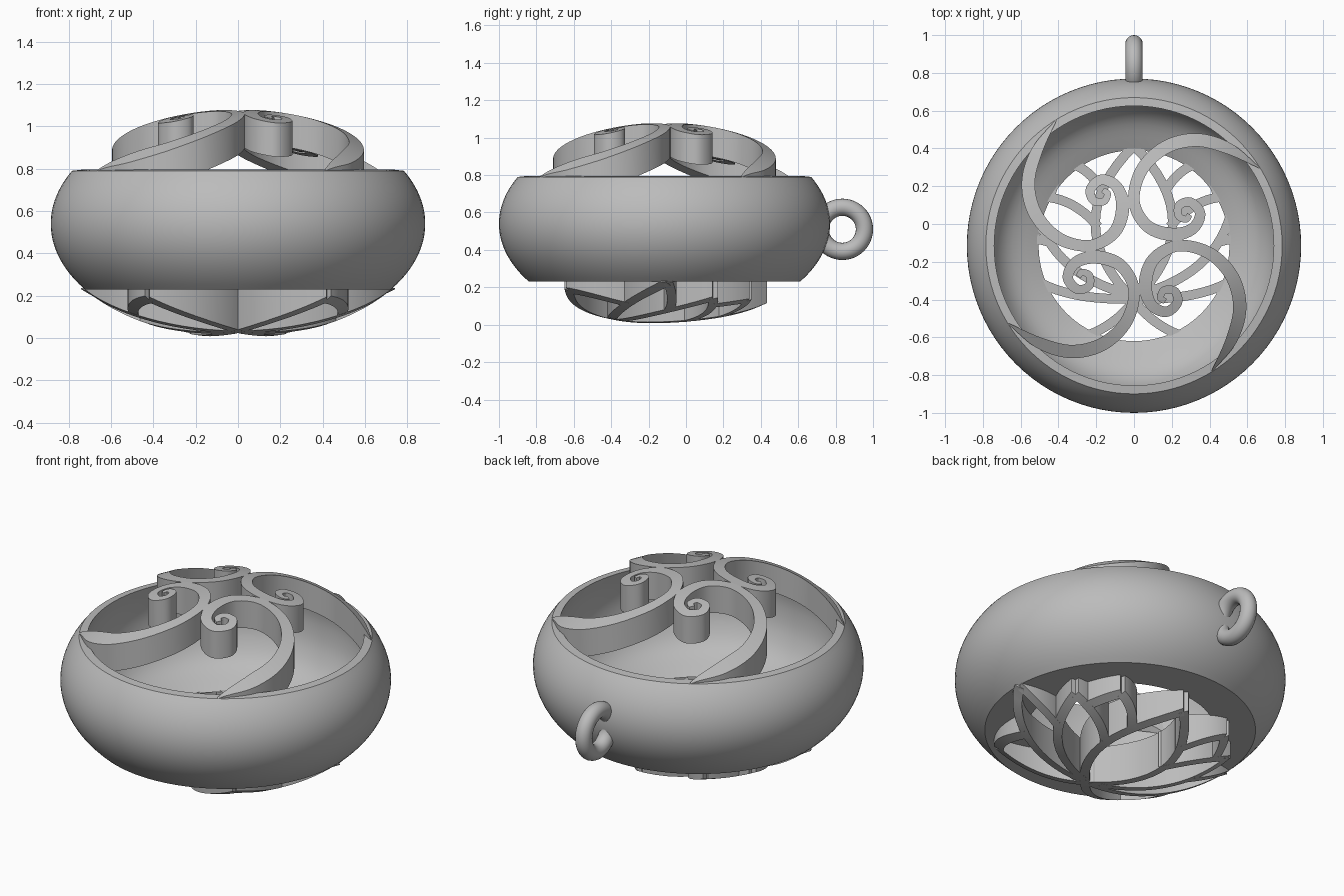
import bpy, bmesh, math
from mathutils import Vector

cube = bpy.data.objects.get("Cube")
if cube:
    bpy.data.objects.remove(cube, do_unlink=True)

CY = -0.115             # centre of the bowl in y
A, C = 0.885, 0.54      # ellipsoid half width and half height
LOW, HIGH = 0.23, 0.79  # cuts of the shell

grey = bpy.data.materials.new("plain grey")
grey.use_nodes = True
grey.diffuse_color = (0.5, 0.5, 0.5, 1)
grey.node_tree.nodes["Principled BSDF"].inputs["Base Color"].default_value = (0.5, 0.5, 0.5, 1)


def finish(name, bm):
    bmesh.ops.recalc_face_normals(bm, faces=bm.faces[:])
    me = bpy.data.meshes.new(name)
    bm.to_mesh(me)
    bm.free()
    ob = bpy.data.objects.new(name, me)
    bpy.context.collection.objects.link(ob)
    me.materials.append(grey)
    bpy.ops.object.select_all(action='DESELECT')
    ob.select_set(True)
    bpy.context.view_layer.objects.active = ob
    bpy.ops.object.shade_smooth_by_angle(angle=math.radians(35))


def dome(r):
    return C * math.sqrt(max(0, 1 - (r / A) ** 2))


def spline(pts, steps=8):
    """Catmull-Rom curve through the points (any number of components)."""
    p = [Vector(q) for q in pts]
    p = [2 * p[0] - p[1]] + p + [2 * p[-1] - p[-2]]
    out = []
    for a, b, c, d in zip(p, p[1:], p[2:], p[3:]):
        for i in range(steps):
            t = i / steps
            out.append(0.5 * (2 * b + (c - a) * t + (2 * a - 5 * b + 4 * c - d) * t * t
                              + (3 * b - a - 3 * c + d) * t ** 3))
    return out + [p[-2]]


def ribbon(bm, path, top, bottom, angle=0):
    """Upright strip along (x, y, width), its top and bottom following functions of radius."""
    rows = []
    for i, p in enumerate(path):
        d = (path[min(i + 1, len(path) - 1)] - path[max(i - 1, 0)]).to_2d().normalized()
        side = Vector((-d.y, d.x)) * p.z / 2
        row = []
        for s, fz in ((1, top), (-1, top), (-1, bottom), (1, bottom)):
            q = p.to_2d() + side * s
            x = q.x * math.cos(angle) - q.y * math.sin(angle)
            y = q.x * math.sin(angle) + q.y * math.cos(angle)
            row.append(bm.verts.new((x, y + CY, fz(q.length))))
        rows.append(row)
    for a, b in zip(rows, rows[1:]):
        for k in range(4):
            n = (k + 1) % 4
            bm.faces.new((a[k], a[n], b[n], b[k]))
    bm.faces.new(rows[0])
    bm.faces.new(rows[-1])


# Bowl shell: turned profile, ellipsoid outside and deeper hollow inside
outer = []
for i in range(25):
    z = LOW + (HIGH - LOW) * i / 24
    outer.append((A * math.sqrt(1 - ((z - C) / C) ** 2), z))
inner = spline([(0.74, 0.795), (0.768, 0.70), (0.778, 0.58), (0.75, 0.44),
                (0.67, 0.32), (0.505, 0.23)], 5)
profile = outer + [tuple(q) for q in inner]
bm = bmesh.new()
N = 96
rings = []
for k in range(N):
    a = math.tau * k / N
    rings.append([bm.verts.new((r * math.cos(a), r * math.sin(a) + CY, z)) for r, z in profile])
for k in range(N):
    u, v = rings[k], rings[(k + 1) % N]
    for j in range(len(profile)):
        n = (j + 1) % len(profile)
        bm.faces.new((u[j], v[j], v[n], u[n]))
finish("bowl_shell", bm)

# Four scrolls forming the domed top
scroll = spline([
    (0.413, -0.664, 0.006), (0.515, -0.50, 0.06), (0.56, -0.33, 0.07), (0.52, -0.165, 0.07),
    (0.40, -0.04, 0.065), (0.235, 0.0, 0.06), (0.105, -0.07, 0.065), (0.06, -0.20, 0.07),
    (0.09, -0.31, 0.06), (0.17, -0.35, 0.055), (0.23, -0.30, 0.05), (0.215, -0.24, 0.045),
    (0.16, -0.235, 0.04), (0.14, -0.275, 0.035), (0.165, -0.295, 0.03)])
bm = bmesh.new()
for k in range(4):
    ribbon(bm, scroll, lambda r: C + dome(r), lambda r: C + dome(r) - 0.16, k * math.pi / 2)
finish("top_scrolls", bm)

# Lotus tracery closing the underside: half outline arcs (start, control, end), mirrored
arcs = [
    ((0, -0.29), (0.41, 0.12), (0, 0.53)),           # centre petal
    ((0.16, 0.28), (0.24, 0.42), (0.36, 0.44)),      # back petal
    ((0.45, 0.24), (0.42, 0.36), (0.36, 0.44)),
    ((0.19, 0.10), (0.33, 0.27), (0.53, 0.26)),      # side petal
    ((0.02, -0.26), (0.48, -0.14), (0.53, 0.26)),
    ((0.45, 0.02), (0.58, 0.06), (0.72, 0.02)),      # wide petal
    ((0.01, -0.28), (0.55, -0.30), (0.72, 0.02)),
    ((0.49, -0.19), (0.52, -0.40), (0.42, -0.51)),   # front petal
    ((0, -0.29), (0.15, -0.49), (0.42, -0.51)),
]
bm = bmesh.new()
for m in (1, -1):
    for arc in arcs:
        a, b, c = (Vector((x * m, y, 0.05)) for x, y in arc)
        path = []
        for i in range(17):
            t = i / 16
            path.append(a * (1 - t) ** 2 + b * 2 * t * (1 - t) + c * t * t)
        ribbon(bm, path, lambda r: LOW + 0.005, lambda r: min(C - dome(r), LOW))
finish("lotus_tracery", bm)

# Hanging loop at the back
bpy.ops.mesh.primitive_torus_add(major_segments=48, minor_segments=20, major_radius=0.118,
                                 minor_radius=0.046, location=(0, 0.836, 0.51),
                                 rotation=(0, math.pi / 2, 0))
loop = bpy.context.object
loop.name = "hanging_loop"
loop.data.materials.append(grey)
bpy.ops.object.shade_smooth_by_angle(angle=math.radians(35))
